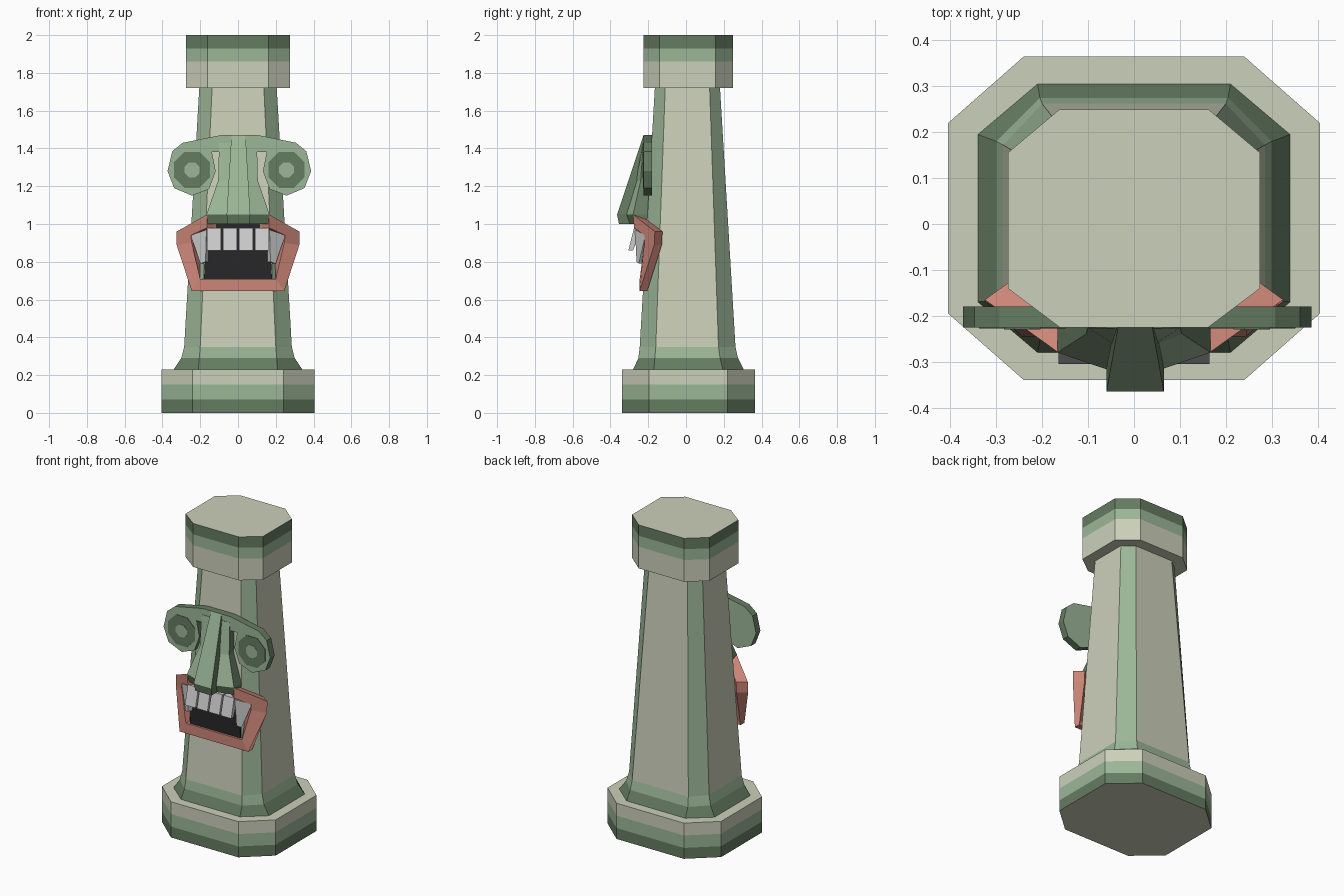
import bpy, bmesh, math

if "Cube" in bpy.data.objects:
    bpy.data.objects.remove(bpy.data.objects["Cube"])

def mat(name, rgb):
    m = bpy.data.materials.new(name)
    m.diffuse_color = (*rgb, 1)
    m.use_nodes = True
    m.node_tree.nodes["Principled BSDF"].inputs["Base Color"].default_value = m.diffuse_color
    return m

STONE = mat("stone", (0.60, 0.63, 0.49))
GREEN = mat("green", (0.33, 0.47, 0.31))
DARK = mat("dark_green", (0.13, 0.20, 0.12))
RED = mat("red", (0.61, 0.24, 0.19))
BLACK = mat("black", (0.02, 0.02, 0.022))

def loft(name, rings, mats=(), pick=None, caps=(0, 0)):
    """Skin equal-sized rings; pick(level, side) gives the material slot."""
    bm = bmesh.new()
    vs = [[bm.verts.new(p) for p in r] for r in rings]
    n = len(rings[0])
    for k in range(len(rings) - 1):
        for i in range(n):
            j = (i + 1) % n
            f = bm.faces.new((vs[k][i], vs[k][j], vs[k + 1][j], vs[k + 1][i]))
            f.material_index = pick(k, i) if pick else 0
    bm.faces.new(vs[0][::-1]).material_index = caps[0]
    bm.faces.new(vs[-1]).material_index = caps[1]
    bmesh.ops.recalc_face_normals(bm, faces=bm.faces)
    me = bpy.data.meshes.new(name)
    bm.to_mesh(me)
    bm.free()
    for m in mats:
        me.materials.append(m)
    ob = bpy.data.objects.new(name, me)
    bpy.context.collection.objects.link(ob)
    return ob

def octagon(z, x, cx, y0, cy0, cy1, y1):
    return [(-cx, y0, z), (cx, y0, z), (x, cy0, z), (x, cy1, z),
            (cx, y1, z), (-cx, y1, z), (-x, cy1, z), (-x, cy0, z)]

def plate(name, outline, y0, y1, mats, pick=None, caps=(0, 0)):
    return loft(name, [[(x, y, z) for x, z in outline] for y in (y0, y1)],
                mats, pick, caps)

# Column: banded base, flared shaft, banded capital
slots = (STONE, GREEN, DARK)
base = (0.405, 0.24, -0.34, -0.195, 0.22, 0.365)
loft("base", [octagon(z, *base) for z in (0, 0.07, 0.15, 0.23)],
     slots, lambda k, i: (2, 1, 0)[k])
loft("shaft", [octagon(0.23, 0.34, 0.21, -0.28, -0.17, 0.195, 0.305),
               octagon(0.29, 0.30, 0.205, -0.252, -0.165, 0.18, 0.275),
               octagon(0.35, 0.285, 0.20, -0.245, -0.16, 0.172, 0.262),
               octagon(1.72, 0.205, 0.137, -0.165, -0.11, 0.125, 0.18)],
     slots, lambda k, i: (2, 1, i % 2)[k])
cap = (0.275, 0.162, -0.225, -0.14, 0.155, 0.25)
loft("capital", [octagon(z, *cap) for z in (1.72, 1.86, 1.93, 2.0)],
     slots, lambda k, i: (0, 1, 2)[k])

# Brow plate with round eye lobes
half = [(0.10, 1.47), (0.30, 1.43), (0.355, 1.385), (0.38, 1.28), (0.345, 1.19),
        (0.25, 1.15), (0.16, 1.185), (0.125, 1.28), (0.145, 1.38)]
ox = 0.007
brow = [(x + ox, z) for x, z in half] + [(ox - x, z) for x, z in half[::-1]]
plate("brow", brow, -0.225, -0.18, (GREEN, DARK), lambda k, i: 1)

# Eyes: dark octagon with a light pupil
def disc(cx, cz, r):
    return [(cx + r * math.cos(math.pi * (i + .5) / 4),
             cz + r * math.sin(math.pi * (i + .5) / 4)) for i in range(8)]

for s in (-1, 1):
    plate("eye", disc(ox + s * 0.25, 1.287, 0.103), -0.228, -0.2, (DARK,))
    plate("pupil", disc(ox + s * 0.25, 1.287, 0.043), -0.23, -0.2, (GREEN,))

# Nose: central ridge with flared nostril wings
def bar(z, x0, x1, yf0, yf1, yb):
    return [(x0, yf0, z), (x1, yf1, z), (x1, yb, z), (x0, yb, z)]

loft("nose_ridge", [bar(1.0, -0.055, 0.06, -0.355, -0.355, -0.19),
                    bar(1.05, -0.06, 0.065, -0.365, -0.365, -0.19),
                    bar(1.47, -0.035, 0.04, -0.225, -0.225, -0.18)],
     (GREEN, DARK), lambda k, i: 1 if k == 0 or i in (1, 3) else 0, (1, 1))
for s in (-1, 1):
    loft("nostril", [bar(1.0, s * 0.05, s * 0.165, -0.30, -0.27, -0.19),
                     bar(1.05, s * 0.05, s * 0.167, -0.32, -0.28, -0.19),
                     bar(1.23, s * 0.04, s * 0.105, -0.265, -0.24, -0.185),
                     bar(1.43, s * 0.03, s * 0.10, -0.228, -0.226, -0.18)],
         (GREEN, DARK), lambda k, i: 1 if k == 0 or i == 1 else 0, (1, 1))

# Lips: a four-sided section swept round the mouth, open under the nose
def lip(s, xo, zo, yo, xi, zi, yi, dx):
    return [(s * xo, yo, zo), (s * (xo - dx), yo + 0.04, zo),
            (s * (xi - dx), yi + 0.04, zi), (s * xi, yi, zi)]

secs = [(0.165, 1.05, -0.28, 0.165, 0.98, -0.275, 0.05),
        (0.325, 0.96, -0.165, 0.25, 0.94, -0.22, 0.055),
        (0.325, 0.89, -0.168, 0.245, 0.90, -0.22, 0.055),
        (0.245, 0.645, -0.245, 0.20, 0.71, -0.245, 0.0)]
loft("lips", [lip(1, *a) for a in secs] + [lip(-1, *a) for a in secs[::-1]], (RED,))

# Mouth hollow
plate("mouth", [(-0.18, 0.71), (0.18, 0.71), (0.165, 1.01), (-0.165, 1.01)],
      -0.232, -0.19, (BLACK,))

# Teeth: four leaning incisors and two side fangs
for i in range(4):
    x = -0.165 + 0.085 * i
    loft("tooth", [bar(0.86, x, x + 0.075, -0.305, -0.305, -0.28),
                   bar(0.98, x, x + 0.075, -0.275, -0.275, -0.235)])
for s in (-1, 1):
    front = [(0.25, -0.215, 0.94), (0.167, -0.27, 0.97),
             (0.172, -0.262, 0.80), (0.20, -0.25, 0.79)]
    loft("fang", [[(s * x, y, z) for x, y, z in front],
                  [(s * (x - 0.015), y + 0.025, z) for x, y, z in front]])
